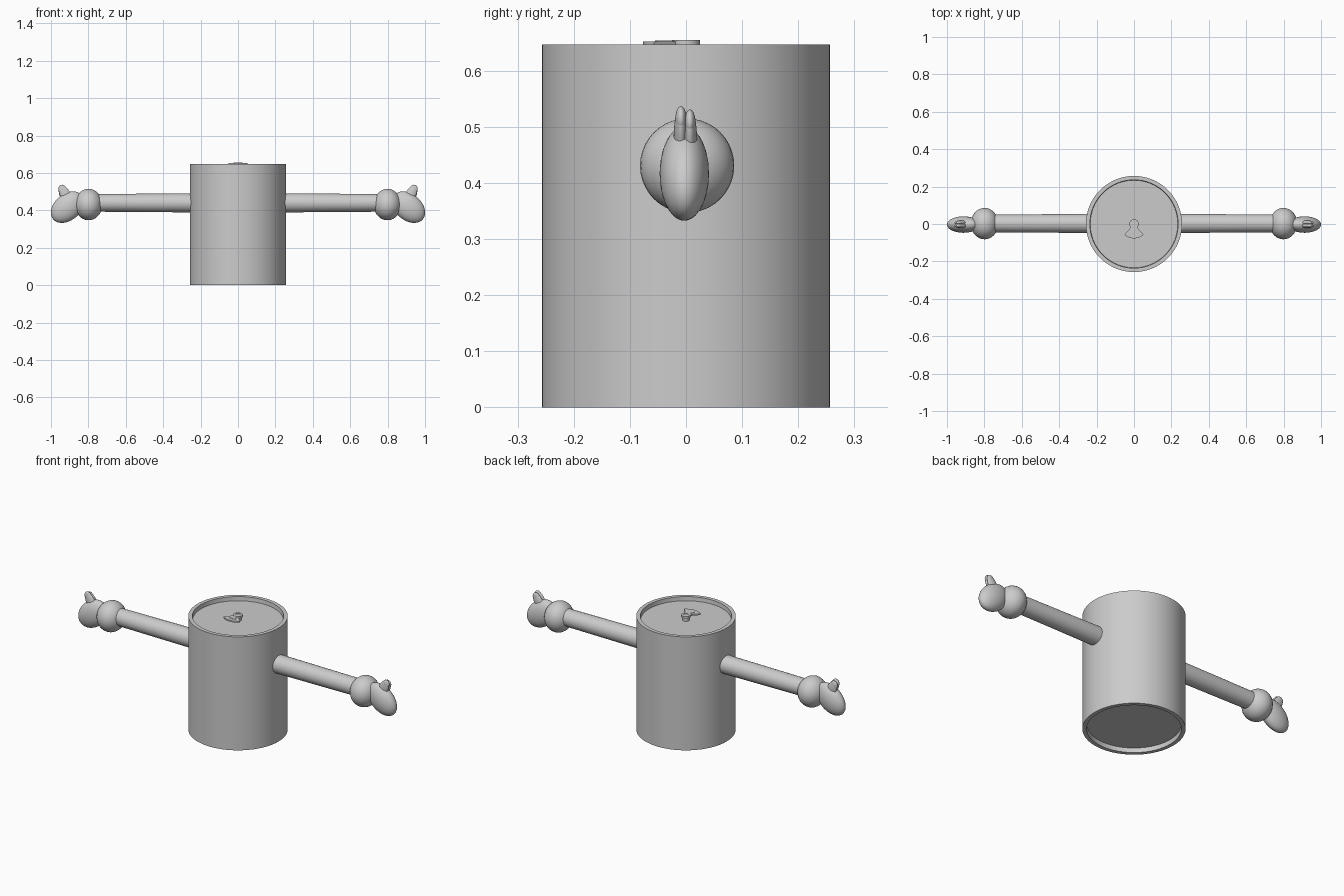
import bpy, bmesh, math
from mathutils import Vector, Matrix

if "Cube" in bpy.data.objects:
    bpy.data.objects.remove(bpy.data.objects["Cube"])

grey = bpy.data.materials.new("light_grey")
grey.diffuse_color = (0.6, 0.6, 0.6, 1)
grey.use_nodes = True
grey.node_tree.nodes["Principled BSDF"].inputs["Base Color"].default_value = grey.diffuse_color


def finish(bm, name, angle=35):
    bmesh.ops.recalc_face_normals(bm, faces=bm.faces[:])
    me = bpy.data.meshes.new(name)
    bm.to_mesh(me)
    bm.free()
    me.materials.append(grey)
    ob = bpy.data.objects.new(name, me)
    bpy.context.collection.objects.link(ob)
    bpy.ops.object.select_all(action='DESELECT')
    ob.select_set(True)
    bpy.context.view_layer.objects.active = ob
    bpy.ops.object.shade_smooth_by_angle(angle=math.radians(angle))
    return ob


def lathe(bm, profile, n, mat=Matrix()):
    """Spin (radius, height) points about local z; radius 0 makes a pole."""
    rings = []
    for r, z in profile:
        if r == 0:
            rings.append([bm.verts.new(mat @ Vector((0, 0, z)))])
        else:
            rings.append([bm.verts.new(mat @ Vector((r * math.cos(2 * math.pi * i / n),
                          r * math.sin(2 * math.pi * i / n), z))) for i in range(n)])
    for a, b in zip(rings, rings[1:]):
        for i in range(n):
            j = (i + 1) % n
            if len(a) == 1:
                bm.faces.new((a[0], b[i], b[j]))
            elif len(b) == 1:
                bm.faces.new((a[i], a[j], b[0]))
            else:
                bm.faces.new((a[i], a[j], b[j], b[i]))


def ellipsoid(bm, centre, radii, tilt=0.0):
    m = Matrix.Translation(centre) @ Matrix.Rotation(tilt, 4, 'Y') @ Matrix.Diagonal((*radii, 1))
    bmesh.ops.create_uvsphere(bm, u_segments=32, v_segments=20, radius=1, matrix=m)


def sector(bm, r0, r1, half, z0, z1, n=10):
    """Fan-shaped plate opening toward -y."""
    def arc(r, z):
        return [bm.verts.new((r * math.sin(-half + 2 * half * i / n),
                              -r * math.cos(-half + 2 * half * i / n), z)) for i in range(n + 1)]
    a, b, c, d = arc(r0, z0), arc(r1, z0), arc(r1, z1), arc(r0, z1)
    loop = (a, b, c, d)
    for k in range(4):
        p, q = loop[k], loop[(k + 1) % 4]
        for i in range(n):
            bm.faces.new((p[i], p[i + 1], q[i + 1], q[i]))
    for i in (0, n):
        bm.faces.new([r[i] for r in loop])


# can body with recessed lid and base
bm = bmesh.new()
lathe(bm, [(0, 0.025), (0.234, 0.025), (0.236, 0), (0.257, 0), (0.257, 0.647),
           (0.236, 0.647), (0.234, 0.624), (0, 0.624)], 64)
finish(bm, "can_body")

# rivet and fan-shaped pull tab
bm = bmesh.new()
lathe(bm, [(0, 0.62), (0.018, 0.62), (0.018, 0.644), (0.025, 0.644), (0.025, 0.655),
           (0.014, 0.655), (0.014, 0.652), (0, 0.652)], 24)
finish(bm, "tab_rivet")
bm = bmesh.new()
sector(bm, 0.02, 0.077, math.radians(42), 0.644, 0.652)
sector(bm, 0.024, 0.055, math.radians(20), 0.650, 0.654)
finish(bm, "pull_tab")

for side, s in (("left", -1), ("right", 1)):
    # arm tube
    bm = bmesh.new()
    turn = Matrix.Translation((0, 0.003, 0.44)) @ Matrix.Rotation(s * math.pi / 2, 4, 'Y')
    lathe(bm, [(0, 0.24), (0.051, 0.24), (0.047, 0.78), (0, 0.78)], 32, turn)
    finish(bm, side + "_arm")

    # round cuff
    bm = bmesh.new()
    ellipsoid(bm, (s * 0.799, 0.002, 0.431), (0.074, 0.084, 0.084))
    finish(bm, side + "_cuff")

    # mitten: drooping fist
    bm = bmesh.new()
    ellipsoid(bm, (s * 0.912, -0.003, 0.417), (0.1, 0.044, 0.07), s * math.radians(41))
    finish(bm, side + "_fist")

    # thumb: two slim lobes side by side
    bm = bmesh.new()
    for y, top in ((-0.009, 0.537), (0.007, 0.531)):
        ellipsoid(bm, (s * 0.921, y, top - 0.057), (0.028, 0.013, 0.062), s * math.radians(28))
        ellipsoid(bm, (s * 0.94, y, top - 0.023), (0.021, 0.010, 0.023))
    finish(bm, side + "_thumb")
